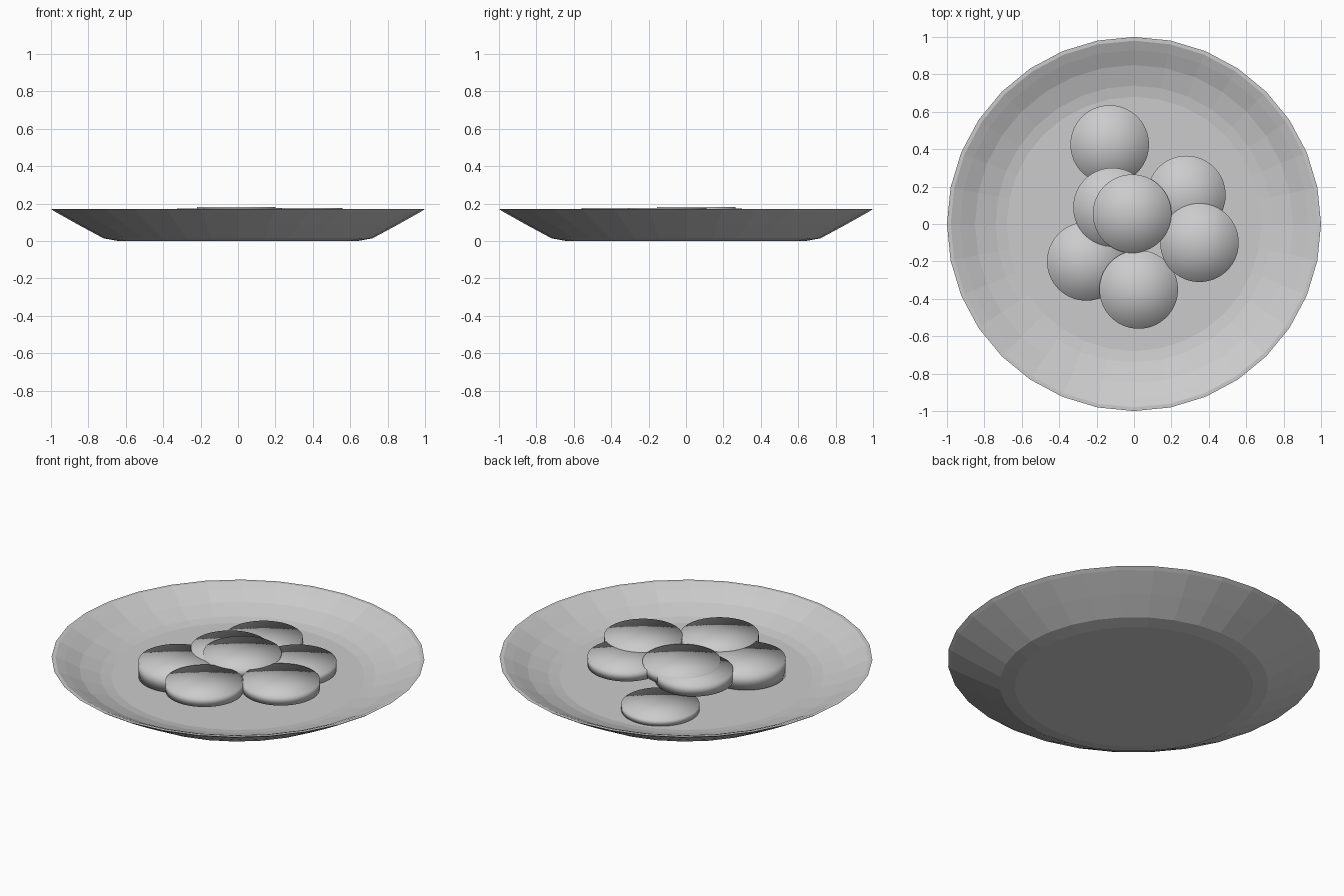
import bpy, bmesh, math

if "Cube" in bpy.data.objects:
    bpy.data.objects.remove(bpy.data.objects["Cube"], do_unlink=True)

grey = bpy.data.materials.new("light_grey")
grey.use_nodes = True
colour = (0.6, 0.6, 0.6, 1)
grey.diffuse_color = colour
grey.node_tree.nodes["Principled BSDF"].inputs["Base Color"].default_value = colour


def lathe(name, profile, sides, smooth, location=(0, 0, 0)):
    """Spin a (radius, height) profile round z; both ends close on the axis."""
    bm = bmesh.new()
    rings = []
    for r, z in profile:
        if r == 0:
            rings.append([bm.verts.new((0, 0, z))] * sides)
        else:
            rings.append([bm.verts.new((r * math.cos(math.tau * i / sides),
                                        r * math.sin(math.tau * i / sides), z))
                          for i in range(sides)])
    for low, high in zip(rings, rings[1:]):
        for i in range(sides):
            j = (i + 1) % sides
            corners = dict.fromkeys((low[i], low[j], high[j], high[i]))
            bm.faces.new(list(corners)).smooth = smooth
    bmesh.ops.recalc_face_normals(bm, faces=bm.faces)
    mesh = bpy.data.meshes.new(name)
    bm.to_mesh(mesh)
    bm.free()
    mesh.materials.append(grey)
    obj = bpy.data.objects.new(name, mesh)
    obj.location = location
    bpy.context.collection.objects.link(obj)
    return obj


# Faceted plate: underside, sloping outer wall, thin rim, inner wall, floor
plate_profile = [(0, 0), (0.64, 0), (0.72, 0.015), (0.85, 0.085), (0.98, 0.158),
                 (1, 0.172), (0.98, 0.172), (0.93, 0.15), (0.85, 0.11),
                 (0.74, 0.075), (0.68, 0.065), (0, 0.065)]
lathe("plate", plate_profile, 32, False)

# Round flat pieces piled on the plate: x, y, top height, thickness
pieces = [(-0.13, 0.425, 0.10, 0.035), (0.28, 0.155, 0.172, 0.055),
          (-0.115, 0.09, 0.174, 0.065), (-0.01, 0.055, 0.183, 0.055),
          (0.35, -0.1, 0.177, 0.055), (-0.255, -0.2, 0.168, 0.095),
          (0.025, -0.35, 0.177, 0.055)]
for number, (x, y, top, thick) in enumerate(pieces, 1):
    disc = [(0, -thick), (0.21, -thick), (0.21, 0), (0, 0)]
    lathe(f"round_piece_{number}", disc, 64, True, (x, y, top))
